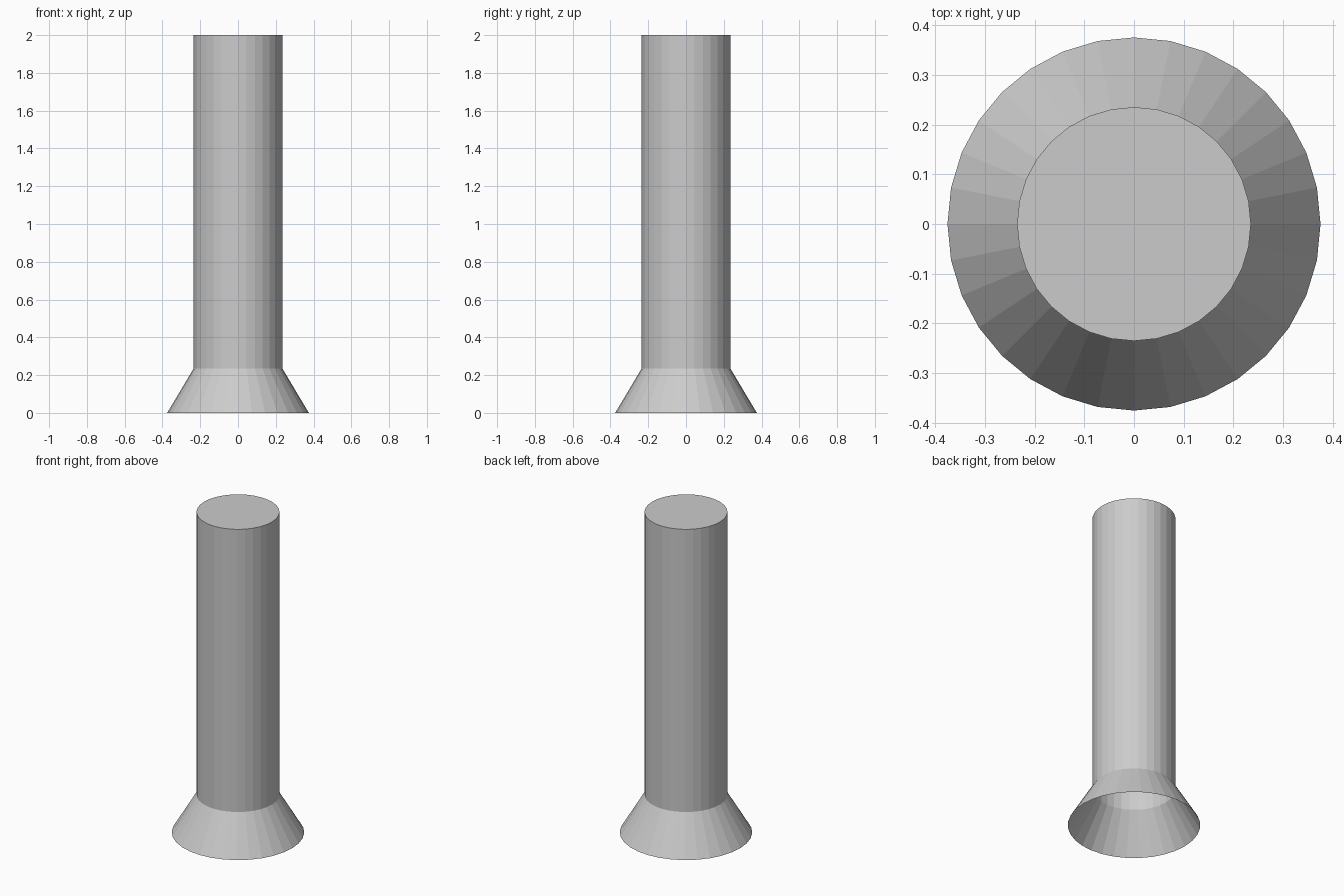
import bpy, bmesh, math

if "Cube" in bpy.data.objects:
    bpy.data.objects.remove(bpy.data.objects["Cube"])

SIDES = 32


def make_rings(name, rings, cap_top=False):
    """Lathe a short (radius, z) profile into a faceted shell."""
    bm = bmesh.new()
    loops = []
    for r, z in rings:
        loops.append([bm.verts.new((r * math.cos(math.tau * i / SIDES),
                                    r * math.sin(math.tau * i / SIDES), z))
                      for i in range(SIDES)])
    for low, high in zip(loops, loops[1:]):
        for i in range(SIDES):
            j = (i + 1) % SIDES
            bm.faces.new((low[i], low[j], high[j], high[i]))
    if cap_top:
        bm.faces.new(loops[-1])
    mesh = bpy.data.meshes.new(name)
    bm.to_mesh(mesh)
    bm.free()
    obj = bpy.data.objects.new(name, mesh)
    bpy.context.collection.objects.link(obj)
    return obj


# Tall column, closed on top and open underneath
make_rings("column", [(0.235, 0.235), (0.235, 2.0)], cap_top=True)

# Flared foot, open at the bottom
make_rings("flared_foot", [(0.375, 0.0), (0.235, 0.235)])
